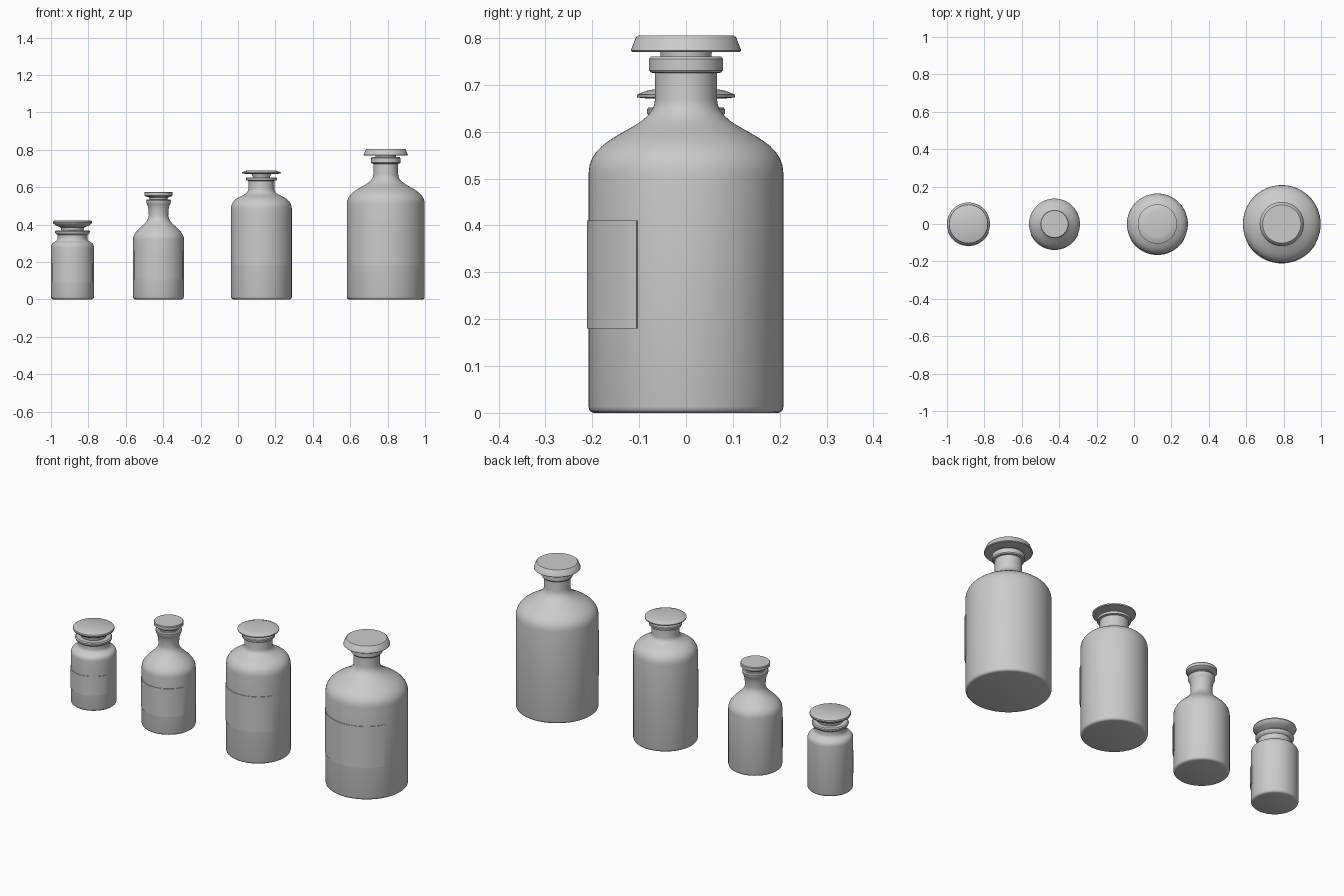
import bpy, bmesh, math

if "Cube" in bpy.data.objects:
    bpy.data.objects.remove(bpy.data.objects["Cube"])

SEG = 64


def finish(bm, name):
    bmesh.ops.remove_doubles(bm, verts=bm.verts, dist=1e-5)
    bmesh.ops.recalc_face_normals(bm, faces=bm.faces)
    mesh = bpy.data.meshes.new(name)
    bm.to_mesh(mesh)
    bm.free()
    ob = bpy.data.objects.new(name, mesh)
    bpy.context.collection.objects.link(ob)
    bpy.ops.object.select_all(action='DESELECT')
    ob.select_set(True)
    bpy.context.view_layer.objects.active = ob
    bpy.ops.object.shade_smooth_by_angle(angle=math.radians(35))
    return ob


def lathe(name, x, profile):
    """Revolve (radius, z) points about a vertical axis at x."""
    bm = bmesh.new()
    vs = [bm.verts.new((x + r, 0, z)) for r, z in profile]
    es = [bm.edges.new(p) for p in zip(vs, vs[1:])]
    bmesh.ops.spin(bm, geom=vs + es, cent=(x, 0, 0), axis=(0, 0, 1),
                   angle=math.tau, steps=SEG, use_duplicate=False)
    return finish(bm, name)


def bezier(a, b, c, d, n=14):
    out = []
    for i in range(n + 1):
        t = i / n
        w = ((1 - t) ** 3, 3 * t * (1 - t) ** 2, 3 * t * t * (1 - t), t ** 3)
        out.append(tuple(sum(k * p[j] for k, p in zip(w, (a, b, c, d))) for j in (0, 1)))
    return out


def label(name, x, r, z0, z1, half_deg):
    """Thin curved sheet wrapped around the front of the bottle."""
    bm = bmesh.new()
    n, rings = 32, []
    for i in range(n + 1):
        a = math.radians(-half_deg + 2 * half_deg * i / n)
        rings.append([bm.verts.new((x + q * math.sin(a), -q * math.cos(a), z))
                      for q, z in ((r - .002, z0), (r + .003, z0), (r + .003, z1), (r - .002, z1))])
    for p, q in zip(rings, rings[1:]):
        for k in range(4):
            bm.faces.new((p[k], p[(k + 1) % 4], q[(k + 1) % 4], q[k]))
    bm.faces.new(rings[0])
    bm.faces.new(rings[-1])
    finish(bm, name)


# name, x, body radius, shoulder (start z, two control z, end z), neck radius,
# lip profile, stopper profile, label (bottom, top, half angle)
bottles = [
    ("small_jar", -.885, .115, (.275, .315, .30, .33), .08,
     [(.08, .345), (.09, .352), (.093, .358), (.093, .364), (.088, .369)],
     [(.06, .372), (.064, .385), (.088, .395), (.102, .405), (.105, .412), (.103, .418), (.098, .421)],
     (.09, .195, 68)),
    ("flask", -.425, .136, (.32, .375, .40, .45), .052,
     [(.053, .47), (.056, .495), (.061, .508), (.065, .515), (.066, .528), (.062, .534)],
     [(.05, .545), (.064, .548), (.075, .556), (.075, .571), (.072, .575)],
     (.105, .26, 67)),
    ("medium_bottle", .125, .163, (.48, .56, .545, .59), .07,
     [(.07, .634), (.081, .636), (.083, .639), (.083, .648), (.08, .652)],
     [(.045, .655), (.052, .67), (.085, .671), (.104, .673), (.105, .679), (.085, .687), (.07, .69)],
     (.18, .375, 60)),
    ("large_bottle", .79, .208, (.51, .60, .60, .67), .066,
     [(.066, .725), (.075, .726), (.079, .731), (.079, .755), (.075, .76)],
     [(.055, .77), (.115, .77), (.118, .773), (.107, .801), (.102, .805)],
     (.18, .41, 60)),
]

for name, x, r, (s0, c0, c1, s1), neck, lip, cap, (l0, l1, ang) in bottles:
    # glass body with rounded base, shoulder, neck, lip and a bored mouth
    top = lip[-1][1]
    bore = cap[0][0] + .002
    base = [(0, 0), (r - .012, 0), (r - .006, .002), (r - .002, .006), (r, .013)]
    shoulder = bezier((r, s0), (r, c0), (neck, c1), (neck, s1))
    lathe(name + "_glass", x, base + shoulder + lip + [(bore, top), (bore - .004, top - .05), (0, top - .05)])
    # stopper: plug inside the mouth and a wide cap
    plug = [(0, top - .045), (bore - .007, top - .045)]
    lathe(name + "_stopper", x, plug + cap + [(0, cap[-1][1])])
    # front label
    label(name + "_label", x, r, l0, l1, ang)
